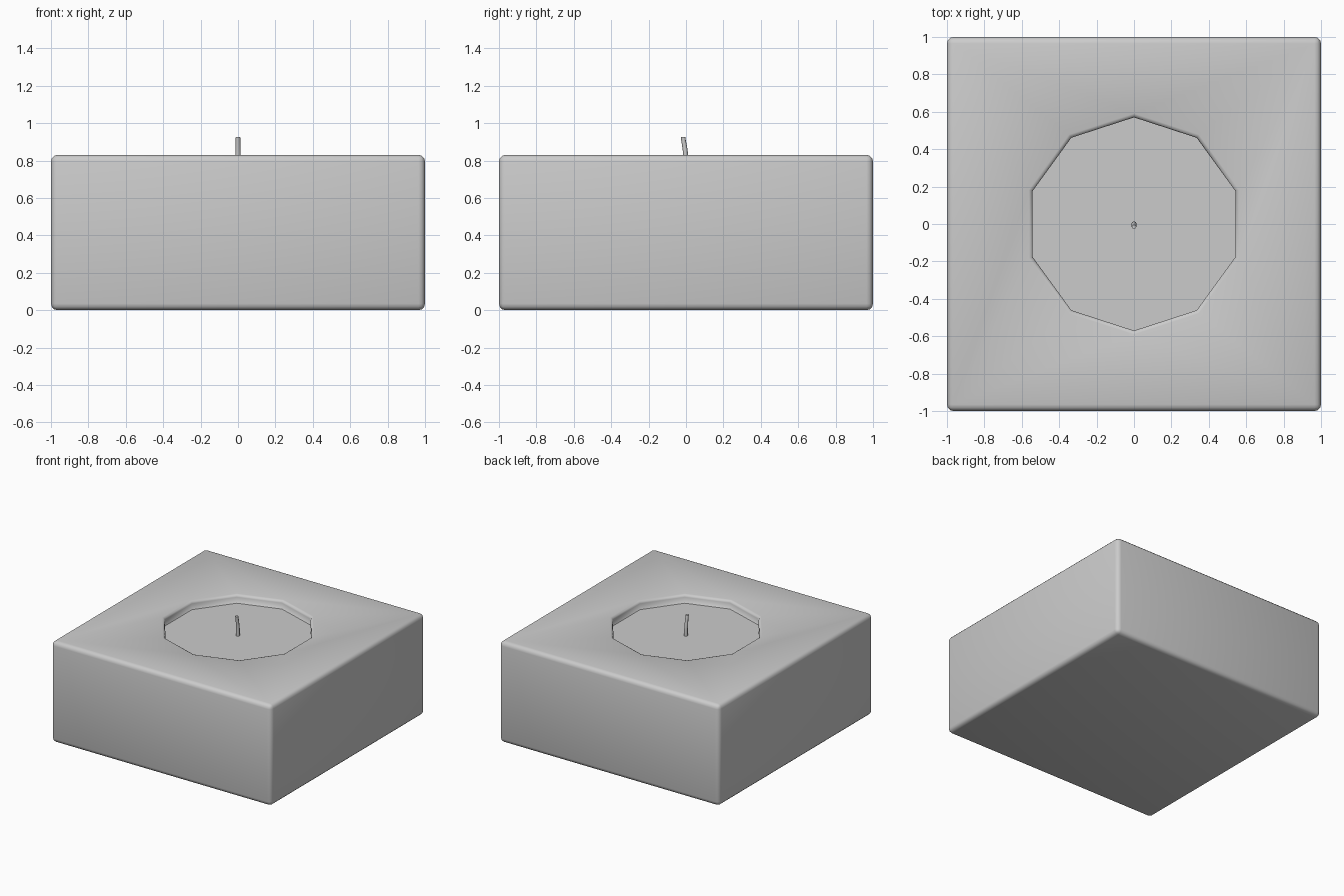
import bpy, bmesh, math
from mathutils import Vector

if "Cube" in bpy.data.objects:
    bpy.data.objects.remove(bpy.data.objects["Cube"], do_unlink=True)

HEIGHT, POCKET_R, FLOOR_Z = 0.83, 0.57, 0.75
WAX_Z = 0.76
SIDES = 10

grey = bpy.data.materials.new("plain_grey")
grey.use_nodes = True
COLOUR = (0.6, 0.6, 0.6, 1)
grey.diffuse_color = COLOUR
grey.node_tree.nodes["Principled BSDF"].inputs["Base Color"].default_value = COLOUR


def add_object(name, bm, smooth):
    bmesh.ops.recalc_face_normals(bm, faces=bm.faces)
    mesh = bpy.data.meshes.new(name)
    for f in bm.faces:
        f.smooth = smooth
    bm.to_mesh(mesh)
    bm.free()
    mesh.materials.append(grey)
    obj = bpy.data.objects.new(name, mesh)
    bpy.context.collection.objects.link(obj)
    return obj


def ring(bm, radius, z, sides, centre=(0, 0)):
    pts = [math.pi / 2 + 2 * math.pi * i / sides for i in range(sides)]
    return [bm.verts.new((centre[0] + radius * math.cos(a),
                          centre[1] + radius * math.sin(a), z)) for a in pts]


def loft(bm, low, high):
    for i in range(len(low)):
        j = (i + 1) % len(low)
        bm.faces.new((low[i], low[j], high[j], high[i]))


# Block: square body with a ten-sided pocket in the top
bm = bmesh.new()
corners = [(-1, -1), (1, -1), (1, 1), (-1, 1)]
bottom = [bm.verts.new((x, y, 0)) for x, y in corners]
top = [bm.verts.new((x, y, HEIGHT)) for x, y in corners]
loft(bm, bottom, top)
bm.faces.new(bottom)
rim = ring(bm, POCKET_R, HEIGHT, SIDES)
floor = ring(bm, POCKET_R, FLOOR_Z, SIDES)
loft(bm, floor, rim)
bm.faces.new(floor)
open_edges = [e for e in bm.edges if e.is_boundary]
bmesh.ops.triangle_fill(bm, use_beauty=True, edges=open_edges, normal=(0, 0, 1))
bmesh.ops.recalc_face_normals(bm, faces=bm.faces)

# Round the pocket rim finely, then the outer edges more broadly
rim_set = set(rim)
rim_edges = [e for e in bm.edges if set(e.verts) <= rim_set
             and e.calc_face_angle(0) > 1]
bmesh.ops.bevel(bm, geom=rim_edges, offset=0.02, segments=2, profile=0.5,
                affect='EDGES', clamp_overlap=True)
outer_edges = [e for e in bm.edges if e.calc_face_angle(0) > 1
               and all(max(abs(v.co.x), abs(v.co.y)) > 0.99 for v in e.verts)]
bmesh.ops.bevel(bm, geom=outer_edges, offset=0.035, segments=3, profile=0.5,
                affect='EDGES', clamp_overlap=True)
add_object("holder_block", bm, True)

# Wax: flat plate filling the pocket floor
bm = bmesh.new()
low, high = ring(bm, POCKET_R, FLOOR_Z, SIDES), ring(bm, POCKET_R, WAX_Z, SIDES)
loft(bm, low, high)
bm.faces.new(low)
bm.faces.new(high)
add_object("wax", bm, False)

# Wick: thin tapered stem bending forward
bm = bmesh.new()
path = [(0.0, WAX_Z - 0.005, 0.014), (0.0, 0.81, 0.014),
        (-0.005, 0.86, 0.013), (-0.016, 0.925, 0.012)]
rings = [ring(bm, r, z, 8, (0, y)) for y, z, r in path]
for a, b in zip(rings, rings[1:]):
    loft(bm, a, b)
bm.faces.new(rings[0])
bm.faces.new(rings[-1])
wick = add_object("wick", bm, True)
bpy.context.view_layer.objects.active = wick
wick.select_set(True)
bpy.ops.object.shade_smooth_by_angle(angle=math.radians(50))
